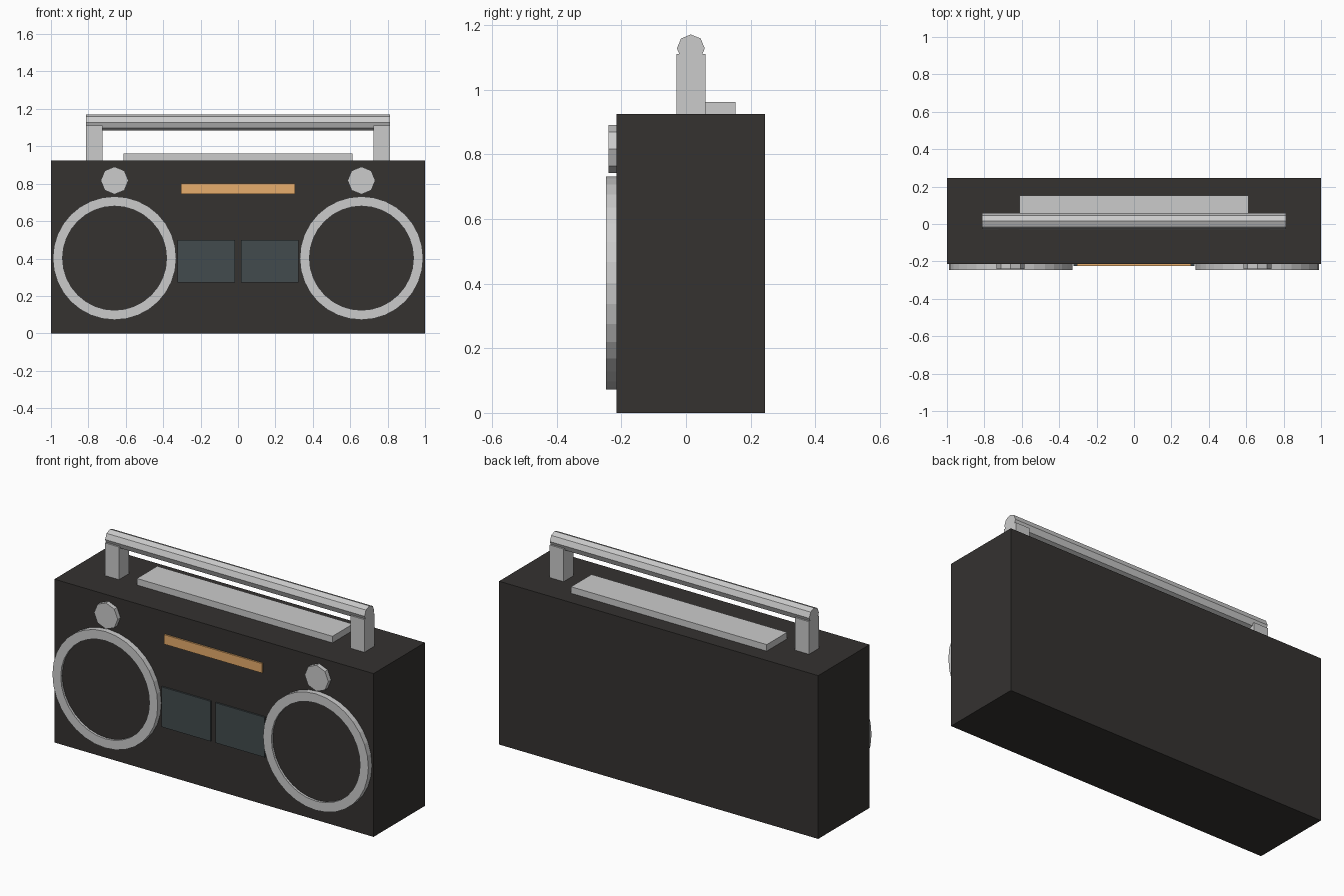
import bpy, bmesh, math
from mathutils import Matrix

if "Cube" in bpy.data.objects:
    bpy.data.objects.remove(bpy.data.objects["Cube"])


def material(name, rgb):
    m = bpy.data.materials.new(name)
    m.diffuse_color = (*rgb, 1)
    m.use_nodes = True
    m.node_tree.nodes["Principled BSDF"].inputs["Base Color"].default_value = m.diffuse_color
    return m


DARK = material("dark_plastic", (0.035, 0.032, 0.03))
AMBER = material("amber_dial", (0.8, 0.42, 0.15))
SMOKE = material("smoked_window", (0.055, 0.07, 0.075))


def finish(name, bm, mat=None):
    bmesh.ops.recalc_face_normals(bm, faces=bm.faces[:])
    me = bpy.data.meshes.new(name)
    bm.to_mesh(me)
    bm.free()
    ob = bpy.data.objects.new(name, me)
    bpy.context.collection.objects.link(ob)
    if mat:
        me.materials.append(mat)
    return ob


def box(name, x, y, z, mat=None):
    """Box from (min, max) pairs."""
    bm = bmesh.new()
    bmesh.ops.create_cube(bm, size=1)
    for v in bm.verts:
        v.co = [a + (b - a) * (c + 0.5) for (a, b), c in zip((x, y, z), v.co)]
    return finish(name, bm, mat)


def cylinder(name, centre, r, depth, sides, axis, mat=None):
    """Flat-faced cylinder along 'X' or 'Y'."""
    bm = bmesh.new()
    turn = Matrix.Rotation(math.pi / 2, 4, 'Y' if axis == 'X' else 'X')
    bmesh.ops.create_cone(bm, cap_ends=True, segments=sides, radius1=r, radius2=r,
                          depth=depth, matrix=Matrix.Translation(centre) @ turn)
    return finish(name, bm, mat)


def ring(name, cx, cz, r_in, r_out, y0, y1, sides, mat=None):
    """Rectangular-section ring facing the front."""
    bm = bmesh.new()
    loops = []
    for i in range(sides):
        a = math.tau * i / sides
        loops.append([bm.verts.new((cx + r * math.cos(a), y, cz + r * math.sin(a)))
                      for r, y in ((r_out, y1), (r_out, y0), (r_in, y0), (r_in, y1))])
    for i in range(sides):
        p, q = loops[i], loops[(i + 1) % sides]
        for k in range(4):
            n = (k + 1) % 4
            bm.faces.new((p[k], p[n], q[n], q[k]))
    return finish(name, bm, mat)


FRONT = -0.215

# Cabinet, top control panel and tuning dial
box("cabinet", (-1, 1), (FRONT, 0.245), (0, 0.925), DARK)
box("top_panel", (-0.613, 0.613), (-0.03, 0.153), (0.915, 0.962))
box("tuning_dial", (-0.306, 0.306), (-0.224, -0.205), (0.746, 0.80), AMBER)

# Carrying handle bar
cylinder("handle_bar", (0, 0.015, 1.128), 0.043, 1.626, 8, 'X')

for side, s in (("left", -1), ("right", 1)):
    # Handle post
    box(side + "_handle_post", sorted((s * 0.725, s * 0.813)), (-0.03, 0.06), (0.915, 1.11))
    # Cassette door
    box(side + "_cassette_door", sorted((s * 0.016, s * 0.324)), (-0.224, -0.205),
        (0.273, 0.50), SMOKE)
    # Speaker: bright rim around a dark grille
    ring(side + "_speaker_rim", s * 0.66, 0.402, 0.278, 0.33, -0.247, -0.205, 32)
    cylinder(side + "_speaker_grille", (s * 0.66, -0.219, 0.402), 0.28, 0.03, 32, 'Y', DARK)
    # Corner knob
    cylinder(side + "_knob", (s * 0.66, -0.2225, 0.817), 0.074, 0.035, 8, 'Y')
